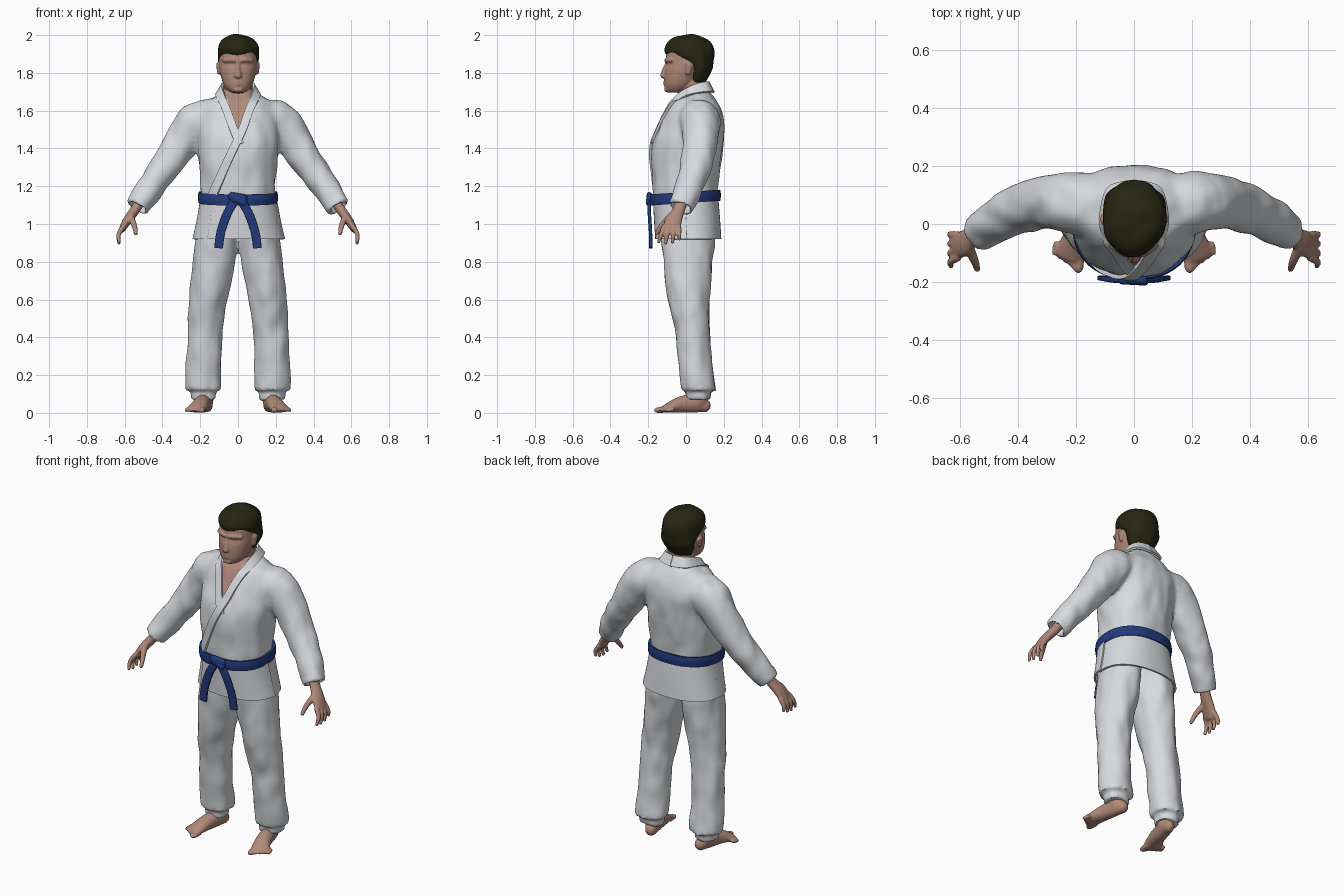
import bpy, bmesh, math
from mathutils import Vector, noise
from mathutils.bvhtree import BVHTree

if "Cube" in bpy.data.objects:
    bpy.data.objects.remove(bpy.data.objects["Cube"])
Z = Vector((0, 0, 1))
Y = Vector((0, 1, 0))


def material(name, *rgb):
    m = bpy.data.materials.new(name)
    m.use_nodes = True
    m.diffuse_color = (*rgb, 1)
    m.node_tree.nodes["Principled BSDF"].inputs["Base Color"].default_value = (*rgb, 1)
    return m


CLOTH = material("white cloth", .68, .7, .73)
SKIN = material("skin", .43, .25, .19)
HAIR = material("dark hair", .02, .019, .006)
BLUE = material("blue belt", .016, .042, .2)


def spline(pts, k=4):
    """Catmull-Rom samples through points of any dimension."""
    p, out = [Vector(q) for q in pts], []
    for i in range(len(p) - 1):
        a, b, c, d = p[max(i - 1, 0)], p[i], p[i + 1], p[min(i + 2, len(p) - 1)]
        for j in range(k):
            t = j / k
            out.append((b * 2 + (c - a) * t + (a * 2 - b * 5 + c * 4 - d) * t * t
                        + (b * 3 - a - c * 3 + d) * t ** 3) * .5)
    return out + [p[-1]]


def oval(a, power):
    c, s = math.cos(a), math.sin(a)
    return math.copysign(abs(c) ** power, c), math.copysign(abs(s) ** power, s)


def tube(bm, pts, axis=None, ref=Y, n=24, power=1, dome=False, hollow=False):
    """Loft ovals along (x, y, z, radius a, radius b); ends flat, domed or hollow."""
    s = spline(pts)
    ctr = [Vector(p[:3]) for p in s]
    rings = []
    for i, p in enumerate(s):
        t = axis or (ctr[min(i + 1, len(s) - 1)] - ctr[max(i - 1, 0)]).normalized()
        rings.append((ctr[i], p[3], p[4], t))
    if dome:
        for end, sign in ((0, -1), (-1, 1)):
            c, ra, rb, t = rings[end]
            for ang in (.4, .8, 1.2, 1.45):
                k = math.cos(ang)
                ring = (c + t * sign * min(ra, rb) * math.sin(ang), ra * k, rb * k, t)
                rings.insert(0 if sign < 0 else len(rings), ring)
    if hollow:
        c, ra, rb, t = rings[-1]
        rings += [(c, ra * .72, rb * .72, t), (c - t * .05, ra * .72, rb * .72, t)]
    loops = []
    for c, ra, rb, t in rings:
        u = t.cross(ref).normalized()
        v = u.cross(t)
        loop = []
        for j in range(n):
            ca, sa = oval(math.tau * j / n, power)
            loop.append(bm.verts.new(c + u * ra * ca + v * rb * sa))
        loops.append(loop)
    for a, b in zip(loops, loops[1:]):
        for j in range(n):
            bm.faces.new((a[j], a[(j + 1) % n], b[(j + 1) % n], b[j]))
    bm.faces.new(loops[0])
    bm.faces.new(loops[-1])


def finish(name, bm, mat, voxel=0, smooth=3, fold=0, thick=0):
    """Make the object; fuse its volumes, or thicken its sheet, then add folds."""
    bmesh.ops.recalc_face_normals(bm, faces=bm.faces)
    me = bpy.data.meshes.new(name)
    bm.to_mesh(me)
    bm.free()
    ob = bpy.data.objects.new(name, me)
    bpy.context.collection.objects.link(ob)
    if voxel:
        r = ob.modifiers.new("fuse", 'REMESH')
        r.mode, r.voxel_size = 'VOXEL', voxel
        m = ob.modifiers.new("soften", 'SMOOTH')
        m.factor, m.iterations = .5, smooth
    if thick:
        m = ob.modifiers.new("thickness", 'SOLIDIFY')
        m.thickness, m.offset = thick, 0
    if voxel or thick:
        dg = bpy.context.evaluated_depsgraph_get()
        me = bpy.data.meshes.new_from_object(ob.evaluated_get(dg))
        ob.modifiers.clear()
        ob.data = me
        me.name = name
    if fold:
        moves = [v.normal * fold * noise.noise(Vector((v.co.x * 15, v.co.y * 15, v.co.z * 8)))
                 for v in me.vertices]
        for v, d in zip(me.vertices, moves):
            v.co += d
    me.materials.clear()
    me.materials.append(mat)
    bpy.ops.object.select_all(action='DESELECT')
    bpy.context.view_layer.objects.active = ob
    ob.select_set(True)
    bpy.ops.object.shade_smooth_by_angle(angle=math.radians(45))
    return ob


def stack(rows):
    """Rows of (z, y centre, x radius, y radius) to upright tube points."""
    return [(0, y, z, rx, ry) for z, y, rx, ry in rows]


# Jacket: torso and two sleeves fused
bm = bmesh.new()
tube(bm, stack([(1.09, 0, .19, .165), (1.17, -.005, .196, .17), (1.25, 0, .2, .178),
                (1.35, .005, .21, .186), (1.45, .015, .215, .183), (1.53, .035, .217, .17),
                (1.6, .045, .205, .145), (1.65, .045, .17, .117), (1.69, .045, .1, .085),
                (1.72, .045, .075, .068)]), axis=Z, n=40, power=.87)
sleeve = [(.13, .055, 1.575, .085, .11), (.22, .075, 1.54, .105, .108), (.3, .075, 1.43, .096, .092),
          (.38, .055, 1.312, .083, .086), (.457, .02, 1.203, .073, .077), (.535, -.03, 1.085, .062, .067)]
for s in (1, -1):
    tube(bm, [(s * x, y, z, a, b) for x, y, z, a, b in sleeve], hollow=True)
jacket = finish("jacket", bm, CLOTH, voxel=.012, smooth=5, fold=.008)

# Bare chest: cut the V of the neckline into the jacket front
jacket.data.materials.append(SKIN)
bm = bmesh.new()
bm.from_mesh(jacket.data)
for s in (1, -1):
    near = [f for f in bm.faces if f.calc_center_median().y < .05 and f.calc_center_median().z > 1.45]
    geom = set(near) | {e for f in near for e in f.edges} | {v for f in near for v in f.verts}
    bmesh.ops.bisect_plane(bm, geom=list(geom), plane_co=(0, 0, 1.5), plane_no=(s * 2.8, 0, -1))
for f in bm.faces:
    c = f.calc_center_median()
    f.material_index = int(c.y < .05 and c.z - 1.5 > abs(c.x) * 2.8)
surface = BVHTree.FromBMesh(bm)
bm.to_mesh(jacket.data)
bm.free()


# Lapels and collar: bands that follow the jacket front, then circle the neck
def lapel(name, side, edge, lift):
    bm = bmesh.new()
    rows = []
    for p in spline(edge, 8):
        row = []
        for k in range(4):
            q = Vector(p[:3]).lerp(Vector(p[3:]), k / 3)
            q.x *= side
            if q.z < 1.65:
                hit = surface.ray_cast(Vector((q.x, -1, q.z)), Y)[0]
                q.y = hit.y - lift if hit else q.y
            row.append(bm.verts.new(q))
        rows.append(row)
    for a, b in zip(rows, rows[1:]):
        for k in range(3):
            bm.faces.new((a[k], a[k + 1], b[k + 1], b[k]))
    finish(name, bm, CLOTH, thick=.014)


neck_edge = [(0, -.14, 1.5, .042, -.14, 1.49), (.04, -.1, 1.61, .082, -.09, 1.6),
             (.073, -.035, 1.69, .112, -.02, 1.665), (.083, .045, 1.735, .112, .045, 1.69),
             (.06, .1, 1.75, .085, .125, 1.7), (0, .118, 1.752, 0, .147, 1.695)]
lapel("left_lapel", 1, [(-.16, -.16, 1.15, -.115, -.16, 1.14), (-.08, -.17, 1.33, -.038, -.17, 1.32)]
      + neck_edge, .008)
lapel("right_lapel", -1, [(-.03, -.16, 1.43, .012, -.16, 1.42)] + neck_edge, .001)


# Jacket skirt panels and belt: curved sheets round the waist
def panel(name, start, end, rows, thick, mat, scale=1, tilt=0):
    bm = bmesh.new()
    grid = []
    for z, yc, rx, ry in spline(rows):
        row = []
        for j in range(49):
            c, s = oval(math.radians(start + (end - start) * j / 48), .87)
            y = yc + ry * scale * s
            row.append(bm.verts.new((rx * scale * c, y, z + tilt * y)))
        grid.append(row)
    for a, b in zip(grid, grid[1:]):
        for j in range(48):
            bm.faces.new((a[j], a[j + 1], b[j + 1], b[j]))
    bmesh.ops.remove_doubles(bm, verts=bm.verts, dist=.0001)
    finish(name, bm, mat, thick=thick)


skirt = [(1.15, 0, .192, .165), (1.03, .008, .212, .167), (.92, .015, .236, .167)]
panel("skirt_back", -8, 188, skirt, .01, CLOTH)
panel("skirt_front_right", -182, -108, skirt, .01, CLOTH, 1.0)
panel("skirt_front_left", -2, -128, skirt, .01, CLOTH, 1.035)
panel("belt", 0, 360, [(1.112, -.004, .2, .176), (1.14, -.004, .203, .18), (1.168, -.004, .2, .176)],
      .018, BLUE, tilt=.07)

# Belt knot and two hanging ends
bm = bmesh.new()
tube(bm, [(-.025, -.192, 1.14, .027, .016), (.03, -.192, 1.128, .03, .018)], dome=True, power=.8)
tube(bm, [(-.04, -.196, 1.15, .02, .012), (.035, -.2, 1.115, .02, .012)], dome=True, power=.8)
finish("belt_knot", bm, BLUE)
for s, name in ((1, "left"), (-1, "right")):
    bm = bmesh.new()
    tube(bm, [(s * .01, -.192, 1.13, .02, .009), (s * .055, -.194, 1.06, .023, .009),
              (s * .09, -.188, .96, .023, .009), (s * .103, -.186, .872, .023, .009)], power=.4)
    finish(name + "_belt_end", bm, BLUE)

# Trousers
leg = [(.1, .01, 1.08, .1, .14), (.113, .01, .92, .11, .142), (.127, .01, .8, .113, .13),
       (.158, .015, .6, .102, .108), (.172, .033, .45, .095, .092), (.18, .045, .3, .092, .089),
       (.183, .065, .12, .096, .092)]
bm = bmesh.new()
for s in (1, -1):
    tube(bm, [(s * x, y, z, a, b) for x, y, z, a, b in leg], axis=Z, n=32, hollow=True)
finish("trousers", bm, CLOTH, voxel=.012, smooth=4, fold=.009)

# Hands and feet
for s, name in ((1, "left"), (-1, "right")):
    def limb(bm, *pts, **kw):
        tube(bm, [(s * p[0], *p[1:]) for p in pts], n=16, dome=True, **kw)

    bm = bmesh.new()
    limb(bm, (.51, -.02, 1.13, .028, .034), (.548, -.04, 1.07, .026, .033),
         (.585, -.065, 1.02, .024, .045), (.612, -.078, .975, .018, .046))
    for i, drop in enumerate((.895, .888, .893, .91)):
        base, tip = -.116 + .026 * i, -.145 + .037 * i
        limb(bm, (.608, base, .985, .014, .014), (.632, (base + tip) / 2, .945, .012, .012),
             (.63, tip, drop + .01, .009, .009))
    limb(bm, (.57, -.08, 1.04, .018, .02), (.55, -.125, .995, .015, .015), (.54, -.155, .95, .011, .011))
    finish(name + "_hand", bm, SKIN, voxel=.006, smooth=2)

    bm = bmesh.new()
    limb(bm, (.166, .098, .038, .033, .036), (.18, .04, .05, .041, .049), (.195, -.03, .044, .044, .043),
         (.213, -.085, .029, .051, .028), (.222, -.11, .021, .051, .02), ref=Z)
    limb(bm, (.175, .06, .06, .045, .05), (.178, .065, .19, .046, .05))
    for i in range(5):
        r = .012 if i else .018
        limb(bm, (.187 + .02 * i, -.11 + .01 * i, .018, r, r),
             (.193 + .02 * i, -.155 + .014 * i, .014, r, r * .8), ref=Z)
    finish(name + "_foot", bm, SKIN, voxel=.007, smooth=2)

# Head with neck, nose, brow, eyes, lips and ears
bm = bmesh.new()
tube(bm, stack([(1.695, -.058, .035, .04), (1.712, -.046, .058, .062), (1.74, -.034, .077, .08),
                (1.78, -.018, .09, .096), (1.82, -.003, .098, .108), (1.85, .005, .1, .106),
                (1.88, .012, .1, .118), (1.92, .014, .098, .113), (1.96, .016, .08, .093),
                (1.98, .016, .045, .055)]), axis=Z, n=32, power=.93)
tube(bm, stack([(1.58, .04, .08, .08), (1.68, .04, .072, .072), (1.78, .03, .07, .07)]), axis=Z)
tube(bm, [(0, -.1, 1.85, .01, .01), (0, -.115, 1.815, .012, .012), (0, -.122, 1.785, .02, .014)], dome=True)
tube(bm, [(-.075, -.076, 1.866, .01, .01), (-.035, -.102, 1.868, .011, .011), (0, -.103, 1.864, .01, .01),
          (.035, -.102, 1.868, .011, .011), (.075, -.076, 1.866, .01, .01)], dome=True)
for z in (1.738, 1.754):
    tube(bm, [(-.032, -.096, z, .006, .007), (0, -.114, z, .007, .007), (.032, -.096, z, .006, .007)], dome=True)
tube(bm, [(-.012, -.102, 1.712, .014, .014), (.012, -.102, 1.712, .014, .014)], dome=True)
for s in (1, -1):
    tube(bm, [(s * .035, -.086, 1.843, .012, .013), (s * .042, -.083, 1.843, .012, .013)], dome=True)
    tube(bm, [(s * .1, .01, 1.8, .01, .014), (s * .106, .018, 1.845, .01, .022)], dome=True)
finish("head", bm, SKIN, voxel=.006, smooth=2)

# Hair: wraps the back of the skull and rises over the forehead
bm = bmesh.new()
tube(bm, stack([(1.75, .058, .072, .045), (1.79, .066, .09, .058), (1.83, .074, .102, .066),
                (1.86, .054, .107, .09), (1.885, .034, .11, .117), (1.91, .022, .11, .133),
                (1.94, .019, .107, .13), (1.97, .018, .09, .11), (1.99, .018, .062, .076),
                (2.001, .018, .025, .03)]), axis=Z, n=32)
finish("hair", bm, HAIR, voxel=.008, smooth=2, fold=.008)
